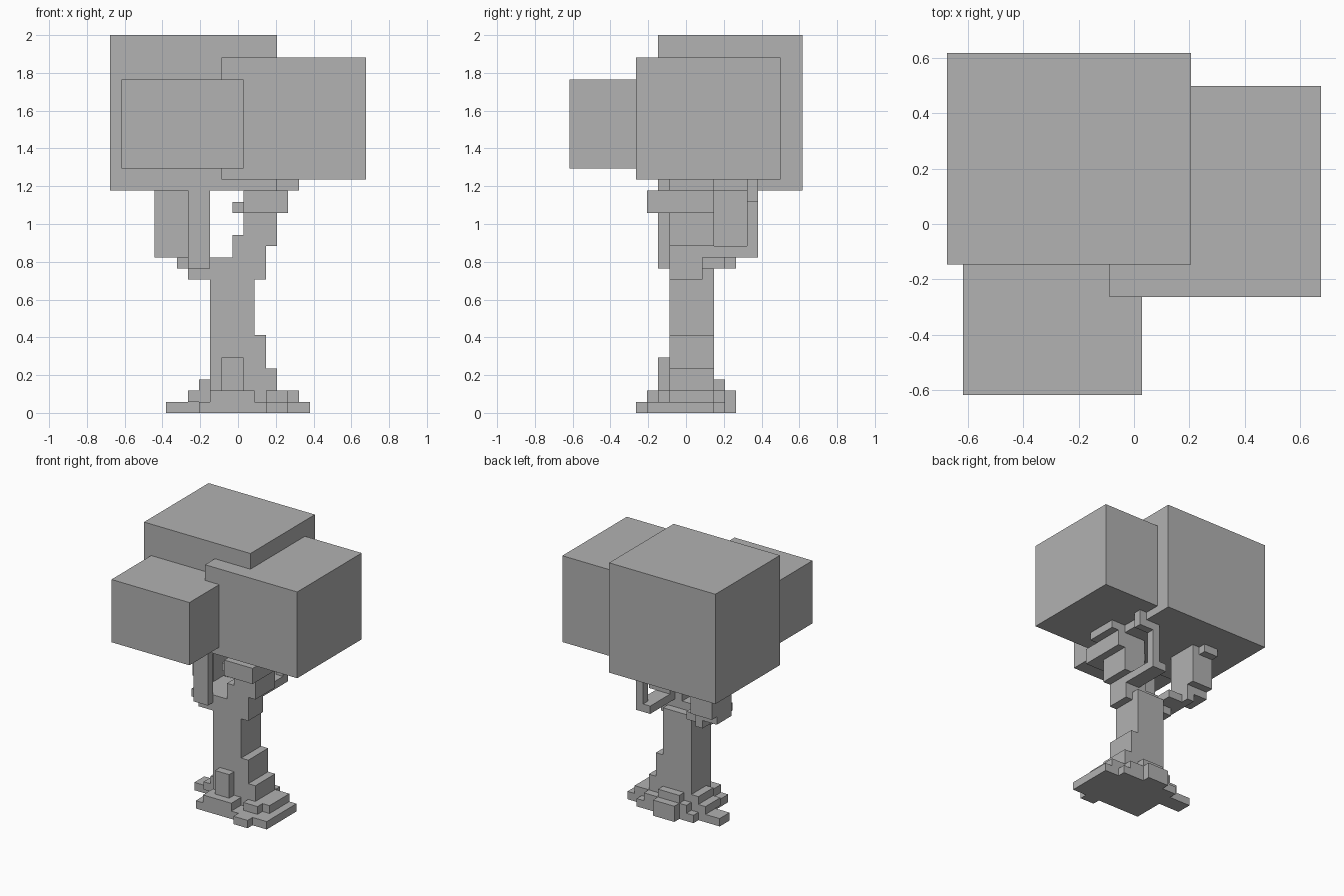
import bpy
import bmesh
from mathutils import Matrix, Vector

default_cube = bpy.data.objects.get("Cube")
if default_cube:
    bpy.data.objects.remove(default_cube, do_unlink=True)

# The tree sits on a block grid, 34 blocks tall
BLOCK = 2 / 34
ORIGIN = Vector((23 / 2, 21 / 2, 0))

grey = bpy.data.materials.new("plain_grey")
grey.use_nodes = True
grey.diffuse_color = (0.445, 0.445, 0.445, 1)
shader = next(n for n in grey.node_tree.nodes if n.type == 'BSDF_PRINCIPLED')
shader.inputs["Base Color"].default_value = grey.diffuse_color


def box(x, y, z):
    """Centre and size of a block spanning the given grid ranges."""
    low, high = Vector((x[0], y[0], z[0])), Vector((x[1], y[1], z[1]))
    return ((low + high) / 2 - ORIGIN) * BLOCK, (high - low) * BLOCK


def build(name, *boxes):
    """Join several boxes into one flat-shaded object."""
    bm = bmesh.new()
    for centre, size in boxes:
        place = Matrix.Translation(centre) @ Matrix.Diagonal((*size, 1))
        bmesh.ops.create_cube(bm, size=1, matrix=place)
    mesh = bpy.data.meshes.new(name)
    bm.to_mesh(mesh)
    bm.free()
    mesh.materials.append(grey)
    part = bpy.data.objects.new(name, mesh)
    bpy.context.collection.objects.link(part)
    return part


# Foliage
build("back_foliage", box(x=(0, 15), y=(8, 21), z=(20, 34)))
build("side_foliage", box(x=(10, 23), y=(6, 19), z=(21, 32)))
build("front_foliage", box(x=(1, 12), y=(0, 9), z=(22, 30)))

# Trunk, thicker near the ground and at the fork
build("trunk",
      box(x=(9, 13), y=(9, 13), z=(0, 13)),
      box(x=(13, 14), y=(9, 13), z=(0, 7)),
      box(x=(14, 15), y=(9, 13), z=(0, 4)),
      box(x=(9, 14), y=(9, 12), z=(12, 14)),
      box(x=(11, 14), y=(9, 12), z=(14, 16)))

# Spreading roots
build("root_plate",
      box(x=(8, 16), y=(7, 14), z=(0, 1)),
      box(x=(14, 16), y=(6, 7), z=(0, 1)))
build("front_root",
      box(x=(9, 13), y=(7, 9), z=(1, 2)),
      box(x=(10, 12), y=(8, 9), z=(2, 5)))
build("left_root",
      box(x=(15, 18), y=(7, 13), z=(0, 1)),
      box(x=(15, 17), y=(9, 13), z=(1, 2)),
      box(x=(14, 16), y=(8, 9), z=(1, 2)))
build("right_root",
      box(x=(5, 8), y=(11, 13), z=(0, 1)),
      box(x=(7, 9), y=(10, 13), z=(1, 2)),
      box(x=(8, 9), y=(10, 13), z=(2, 3)))
build("back_root",
      box(x=(10, 13), y=(13, 15), z=(0, 2)),
      box(x=(9, 15), y=(13, 14), z=(1, 2)),
      box(x=(10, 13), y=(13, 14), z=(2, 3)))

# Thick branch rising into the side foliage
build("left_branch",
      box(x=(12, 15), y=(9, 13), z=(15, 21)),
      box(x=(11, 12), y=(8, 12), z=(18, 19)),
      box(x=(12, 16), y=(7, 13), z=(18, 20)),
      box(x=(12, 17), y=(9, 13), z=(20, 21)))

# Thin branch reaching backward, then up
build("back_branch",
      box(x=(12, 14), y=(11, 17), z=(14, 15)),
      box(x=(13, 14), y=(16, 17), z=(15, 20)),
      box(x=(14, 16), y=(16, 17), z=(19, 20)),
      box(x=(15, 16), y=(16, 17), z=(20, 21)))

# Stepped branch on the other side
build("right_branch",
      box(x=(7, 9), y=(9, 12), z=(12, 13)),
      box(x=(6, 9), y=(9, 14), z=(13, 14)),
      box(x=(6, 7), y=(14, 15), z=(13, 14)),
      box(x=(4, 7), y=(12, 15), z=(14, 15)),
      box(x=(4, 7), y=(12, 16), z=(15, 20)),
      box(x=(4, 6), y=(16, 17), z=(19, 20)))

# Slim post under the front edge of the foliage
build("front_post", box(x=(7, 9), y=(8, 9), z=(13, 20)))
